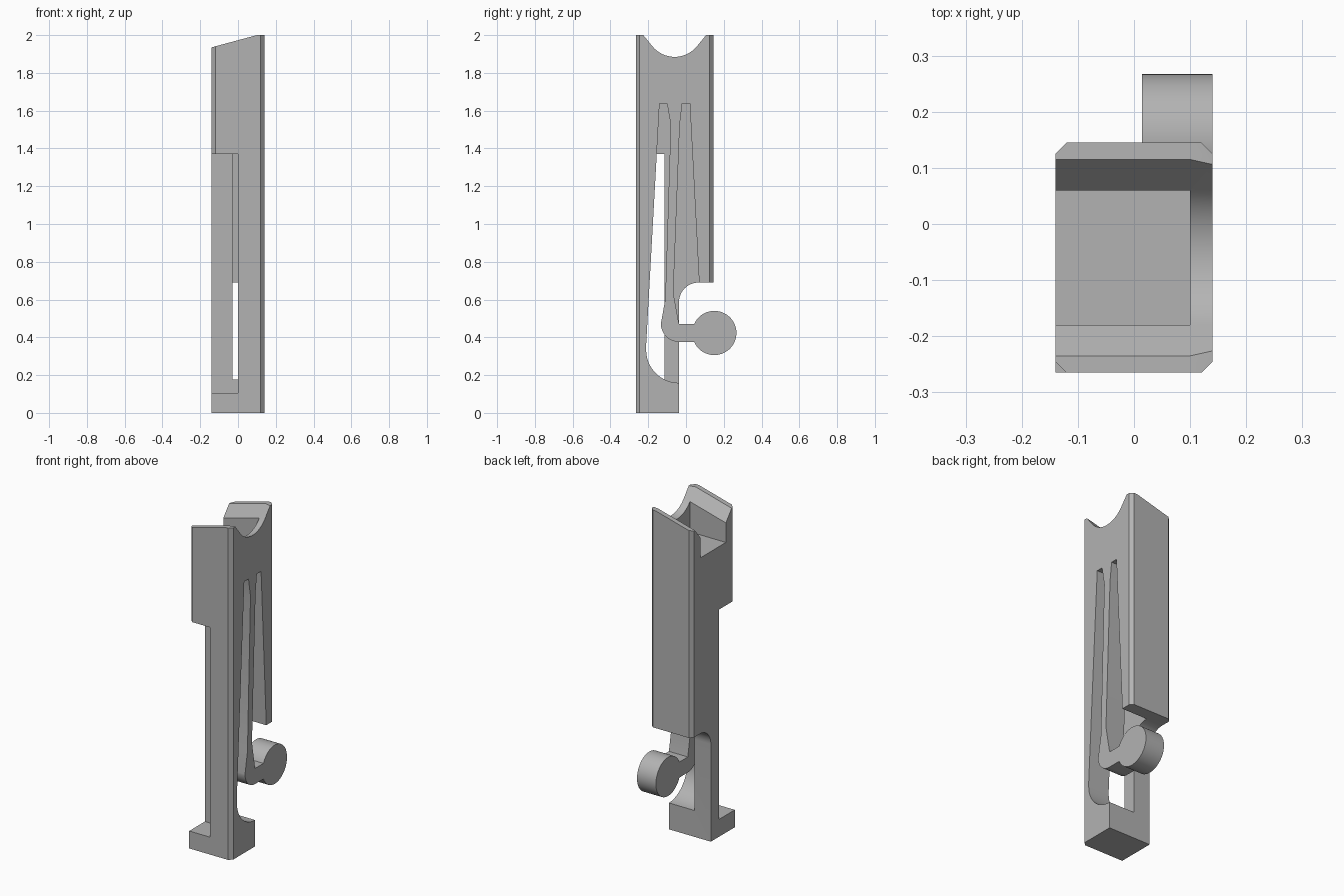
import bpy
import bmesh
from math import cos, sin, radians

if "Cube" in bpy.data.objects:
    bpy.data.objects.remove(bpy.data.objects["Cube"], do_unlink=True)

grey = bpy.data.materials.new("plain grey")
grey.use_nodes = True
grey.diffuse_color = (0.45, 0.45, 0.45, 1)
grey.node_tree.nodes["Principled BSDF"].inputs["Base Color"].default_value = (0.45, 0.45, 0.45, 1)


def arc(cy, cz, r, start, end, steps):
    """Points on a circular arc, angles in degrees."""
    angles = [radians(start + (end - start) * i / steps) for i in range(steps + 1)]
    return [(cy + r * cos(a), cz + r * sin(a)) for a in angles]


def prism(name, profile, low, high, axis="X", slope=0.0):
    """Extrude a (y, z) profile along x, or an (x, y) profile along z.
    slope lifts an x prism as x grows."""
    bm = bmesh.new()
    rings = []
    for d in (low, high):
        if axis == "X":
            ring = [bm.verts.new((d, u, v + slope * d)) for u, v in profile]
        else:
            ring = [bm.verts.new((u, v, d)) for u, v in profile]
        rings.append(ring)
    n = len(profile)
    for i in range(n):
        j = (i + 1) % n
        bm.faces.new((rings[0][i], rings[0][j], rings[1][j], rings[1][i]))
    bm.faces.new(rings[0])
    bm.faces.new(rings[1])
    bmesh.ops.recalc_face_normals(bm, faces=bm.faces)
    mesh = bpy.data.meshes.new(name)
    bm.to_mesh(mesh)
    bm.free()
    mesh.materials.append(grey)
    obj = bpy.data.objects.new(name, mesh)
    bpy.context.collection.objects.link(obj)
    return obj


def rect(u0, u1, v0, v1):
    return [(u0, v0), (u1, v0), (u1, v1), (u0, v1)]


def activate(obj):
    bpy.ops.object.select_all(action="DESELECT")
    obj.select_set(True)
    bpy.context.view_layer.objects.active = obj


def cut(target, cutter):
    cutter.hide_render = True
    mod = target.modifiers.new("cut", "BOOLEAN")
    mod.operation = "DIFFERENCE"
    mod.solver = "EXACT"
    mod.object = cutter
    activate(target)
    bpy.ops.object.modifier_apply(modifier=mod.name)
    bpy.data.objects.remove(cutter, do_unlink=True)


# Housing: tall bar with bevelled corners
housing = prism("housing", [(-0.14, -0.265), (0.12, -0.265), (0.14, -0.245), (0.14, 0.125),
                            (0.12, 0.145), (-0.12, 0.145), (-0.14, 0.125)], 0, 2, "Z")

# Bevel on the front corner of the upper block only
cut(housing, prism("corner_cut", [(-0.15, -0.235), (-0.15, -0.275), (-0.11, -0.275)], 1.0, 2.1, "Z"))

# Lower back clearance with a rounded inner corner
cut(housing, prism("back_cut", [(-0.037, -0.1)] + arc(0.066, 0.587, 0.103, 180, 90, 12)
                   + [(0.4, 0.69), (0.4, -0.1)], -0.3, 0.3))

# Front side recess beside the column
cut(housing, prism("side_recess_cut", rect(-0.4, -0.115, 0.105, 1.37), -0.3, 0))

# Slot around the spring arm
cut(housing, prism("slot_cut", [(0.02, 1.637), (-0.14, 1.637), (-0.211, 0.36)]
                   + arc(-0.037, 0.333, 0.174, 180, 270, 16)
                   + [(0.07, 0.159), (0.07, 0.68)], -0.03, 0.3))

# Sloping top with a flared, rounded saddle
SLOPE = 0.27
lift = 2 - SLOPE * 0.1
saddle = arc(-0.06, lift + 0.026, 0.152, 218, 322, 20)
cut(housing, prism("top_cut", [(-0.5, lift), (-0.235, lift)] + saddle
                   + [(0.115, lift), (0.5, lift), (0.5, 2.5), (-0.5, 2.5)], -0.3, 0.3, slope=SLOPE))

# Top pocket, open on one side
cut(housing, prism("pocket_cut", rect(-0.18, 0.06, 1.75, 2.3), -0.3, 0.1))

# Spring arm with elbow, neck and round knob
arm = prism("spring_arm", [(-0.10, 1.637), (-0.081, 1.526), (-0.11, 0.6)]
            + arc(-0.037, 0.472, 0.096, 180, 270, 14)
            + arc(0.15, 0.423, 0.117, 203.7, 516.3, 48)
            + [(-0.037, 0.47), (-0.067, 0.636), (-0.033, 1.526), (-0.02, 1.637)], 0.014, 0.14)

for part in (housing, arm):
    activate(part)
    bpy.ops.object.shade_smooth_by_angle(angle=radians(25))
